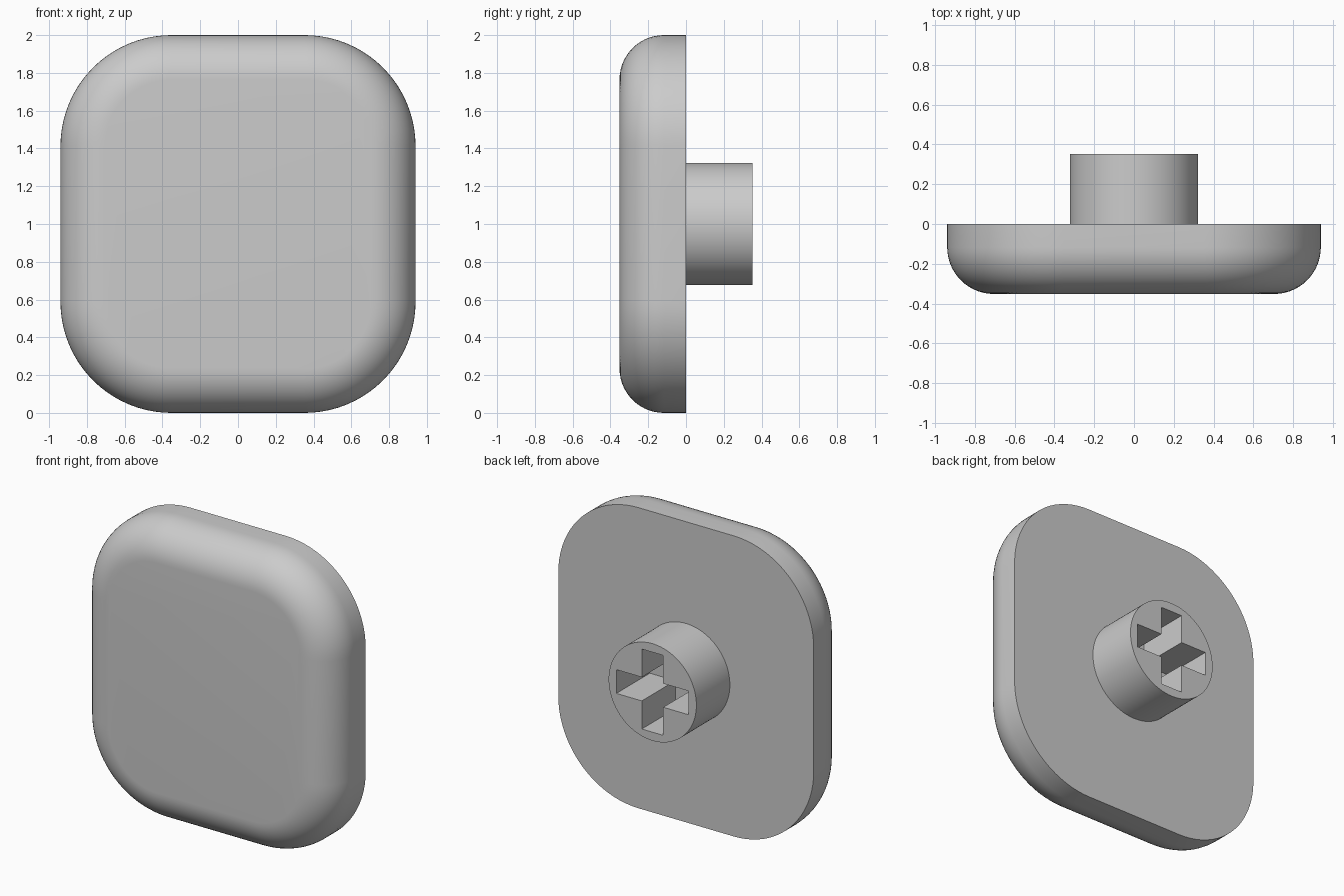
import bpy, bmesh
from math import sin, cos, pi, radians

default = bpy.data.objects.get("Cube")
if default:
    bpy.data.objects.remove(default, do_unlink=True)

HALF_W, HALF_H, DEPTH = 0.94, 1.0, 0.352
CORNER, ROUND = 0.588, 0.235
STEM_R, ARM_LEN, ARM_W = 0.323, 0.266, 0.079
SINK = 0.02

grey = bpy.data.materials.new("plain grey")
grey.use_nodes = True
grey.diffuse_color = (0.6, 0.6, 0.6, 1)
grey.node_tree.nodes["Principled BSDF"].inputs["Base Color"].default_value = (0.6, 0.6, 0.6, 1)


def smooth(obj):
    bpy.ops.object.select_all(action='DESELECT')
    obj.select_set(True)
    bpy.context.view_layer.objects.active = obj
    bpy.ops.object.shade_smooth_by_angle(angle=radians(30))


def rounded_ring(bm, inset, y, steps=20):
    """Ring of vertices on a rounded rectangle, shrunk by inset."""
    ring = []
    for quarter, (sx, sz) in enumerate([(1, 1), (-1, 1), (-1, -1), (1, -1)]):
        for i in range(steps + 1):
            a = (quarter + i / steps) * pi / 2
            r = CORNER - inset
            ring.append(bm.verts.new((sx * (HALF_W - CORNER) + r * cos(a), y,
                                      1 + sz * (HALF_H - CORNER) + r * sin(a))))
    return ring


# Cap: flat back, straight rim, then a quarter-round into the flat front
bm = bmesh.new()
rings = [rounded_ring(bm, 0, 0)]
ROUND_STEPS = 14
for k in range(ROUND_STEPS + 1):
    t = k / ROUND_STEPS * pi / 2
    rings.append(rounded_ring(bm, ROUND * (1 - cos(t)), -DEPTH + ROUND * (1 - sin(t))))
for a, b in zip(rings, rings[1:]):
    for i in range(len(a)):
        j = (i + 1) % len(a)
        bm.faces.new((a[i], a[j], b[j], b[i]))
bm.faces.new(rings[0])
bm.faces.new(rings[-1])
bmesh.ops.recalc_face_normals(bm, faces=bm.faces)
mesh = bpy.data.meshes.new("cap")
bm.to_mesh(mesh)
bm.free()
mesh.materials.append(grey)
cap = bpy.data.objects.new("cap", mesh)
bpy.context.collection.objects.link(cap)
smooth(cap)

# Stem: a disc outline with a cross-shaped hole, extruded out of the back
curve = bpy.data.curves.new("stem_outline", 'CURVE')
curve.dimensions = '2D'
curve.fill_mode = 'BOTH'
curve.extrude = (DEPTH + SINK) / 2
disc = [(STEM_R * cos(i * pi / 48), STEM_R * sin(i * pi / 48)) for i in range(96)]
L, W = ARM_LEN, ARM_W
arm = [(L, -W), (L, W), (W, W)]
cross = []
for turn in range(4):
    for x, y in arm:
        for _ in range(turn):
            x, y = -y, x
        cross.append((x, y))
for outline in (disc, cross):
    spline = curve.splines.new('POLY')
    spline.points.add(len(outline) - 1)
    for point, (x, y) in zip(spline.points, outline):
        point.co = (x, y, 0, 1)
    spline.use_cyclic_u = True
helper = bpy.data.objects.new("stem_outline", curve)
bpy.context.collection.objects.link(helper)
bpy.context.view_layer.update()
evaluated = helper.evaluated_get(bpy.context.evaluated_depsgraph_get())
mesh = bpy.data.meshes.new_from_object(evaluated)
bpy.data.objects.remove(helper, do_unlink=True)

bm = bmesh.new()
bm.from_mesh(mesh)
bmesh.ops.remove_doubles(bm, verts=bm.verts, dist=0.0001)
bmesh.ops.recalc_face_normals(bm, faces=bm.faces)
bm.to_mesh(mesh)
bm.free()
mesh.materials.clear()
mesh.materials.append(grey)
stem = bpy.data.objects.new("stem", mesh)
stem.rotation_euler.x = pi / 2
stem.location = (0, (DEPTH - SINK) / 2, 1)
bpy.context.collection.objects.link(stem)
smooth(stem)
